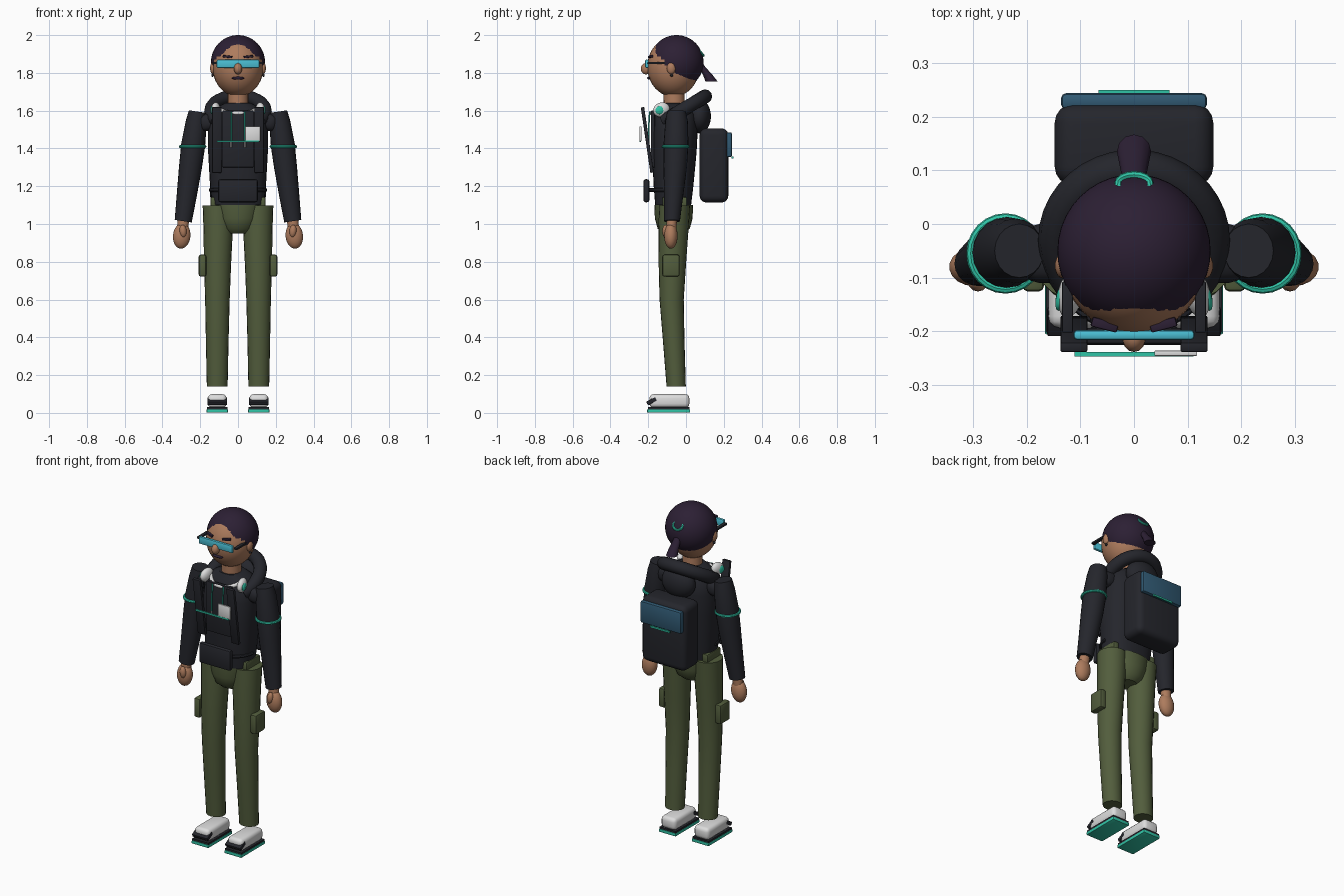
import bpy, bmesh, math
from mathutils import Matrix, Vector

if "Cube" in bpy.data.objects:
    bpy.data.objects.remove(bpy.data.objects["Cube"])

def material(name, c):
    m = bpy.data.materials.new(name)
    m.diffuse_color = (*c, 1)
    m.use_nodes = True
    m.node_tree.nodes["Principled BSDF"].inputs["Base Color"].default_value = m.diffuse_color
    return m

DARK = material("charcoal cloth", (0.018, 0.019, 0.025))
HAIR = material("plum hair", (0.025, 0.014, 0.034))
SKIN = material("warm skin", (0.42, 0.20, 0.11))
OLIVE = material("olive cloth", (0.085, 0.11, 0.046))
TEAL = material("teal trim", (0.03, 0.55, 0.38))
CYAN = material("cyan lens", (0.07, 0.52, 0.66))
BLUE = material("blue flap", (0.03, 0.10, 0.17))
WHITE = material("off white", (0.72, 0.72, 0.72))

def finish(name, bm, mat, pair=False, smooth=40):
    """Turn a bmesh into an object, optionally with a mirrored twin."""
    bmesh.ops.recalc_face_normals(bm, faces=bm.faces)
    for side in ((1, -1) if pair else (1,)):
        if side < 0:
            bmesh.ops.scale(bm, vec=(-1, 1, 1), verts=bm.verts)
            bmesh.ops.reverse_faces(bm, faces=bm.faces)
        tag = ("_right" if side > 0 else "_left") if pair else ""
        me = bpy.data.meshes.new(name + tag)
        bm.to_mesh(me)
        me.materials.append(mat)
        ob = bpy.data.objects.new(name + tag, me)
        bpy.context.collection.objects.link(ob)
        if smooth:
            bpy.ops.object.select_all(action='DESELECT')
            bpy.context.view_layer.objects.active = ob
            ob.select_set(True)
            bpy.ops.object.shade_smooth_by_angle(angle=math.radians(smooth))
    bm.free()

def box(name, mat, loc, size, bevel=0, rot=(0, 0, 0), pair=False, seg=2):
    bm = bmesh.new()
    bmesh.ops.create_cube(bm, size=1)
    bmesh.ops.scale(bm, vec=size, verts=bm.verts)
    if bevel:
        bmesh.ops.bevel(bm, geom=bm.edges[:], offset=bevel, segments=seg,
                        profile=0.5, affect='EDGES')
    turn(bm, loc, rot)
    finish(name, bm, mat, pair)

def turn(bm, loc, rot):
    m = Matrix.Translation(loc)
    for angle, axis in zip(reversed(rot), "ZYX"):
        m = m @ Matrix.Rotation(angle, 4, axis)
    bmesh.ops.transform(bm, matrix=m, verts=bm.verts)

def ball(name, mat, loc, size, rot=(0, 0, 0), pair=False, u=24, v=16, keep=None):
    bm = bmesh.new()
    bmesh.ops.create_uvsphere(bm, u_segments=u, v_segments=v, radius=1)
    bmesh.ops.scale(bm, vec=size, verts=bm.verts)
    turn(bm, loc, rot)
    if keep:
        drop = [f for f in bm.faces if not keep(f.calc_center_median())]
        bmesh.ops.delete(bm, geom=drop, context='FACES')
    finish(name, bm, mat, pair)

def skin_rings(bm, rings, closed=False):
    n = len(rings[0])
    last = len(rings) if closed else len(rings) - 1
    for i in range(last):
        a, b = rings[i], rings[(i + 1) % len(rings)]
        for k in range(n):
            bm.faces.new((a[k], a[(k + 1) % n], b[(k + 1) % n], b[k]))
    if not closed:
        bm.faces.new(rings[0])
        bm.faces.new(rings[-1])

def loft(name, mat, sections, n=20, power=1.0, pair=False, tilt=0):
    """Stack of oval sections (x, y, z, rx, ry); power under 1 squares them off."""
    bm = bmesh.new()
    pw = lambda t: math.copysign(abs(t) ** power, t)
    rings = []
    for x, y, z, rx, ry in sections:
        ring = []
        for k in range(n):
            a = math.tau * k / n
            dx = rx * pw(math.cos(a))
            ring.append(bm.verts.new((x + dx, y + ry * pw(math.sin(a)), z + tilt * dx)))
        rings.append(ring)
    skin_rings(bm, rings)
    finish(name, bm, mat, pair)

def tube(name, mat, pts, r, n=10, closed=False, pair=False):
    """Round tube along a path."""
    bm = bmesh.new()
    pts = [Vector(p) for p in pts]
    rings = []
    for i, p in enumerate(pts):
        if closed:
            d = pts[(i + 1) % len(pts)] - pts[i - 1]
        else:
            d = pts[min(i + 1, len(pts) - 1)] - pts[max(i - 1, 0)]
        d.normalize()
        up = Vector((0, 0, 1)) if abs(d.z) < 0.9 else Vector((0, 1, 0))
        s = d.cross(up).normalized()
        t = s.cross(d)
        rings.append([bm.verts.new(p + r * (math.cos(math.tau * k / n) * s +
                                            math.sin(math.tau * k / n) * t)) for k in range(n)])
    skin_rings(bm, rings, closed)
    finish(name, bm, mat, pair)

def arc(cx, cy, rx, ry, a0, a1, n, height):
    out = []
    for i in range(n):
        a = math.radians(a0 + (a1 - a0) * i / (n - 1))
        x, y = cx + rx * math.cos(a), cy + ry * math.sin(a)
        out.append((x, y, height(x, y)))
    return out

# Head and hair
ball("head", SKIN, (0, -0.067, 1.832), (0.135, 0.138, 0.158), u=32, v=20)
ball("hair", HAIR, (0, -0.05, 1.856), (0.143, 0.143, 0.144), u=40, v=28,
     keep=lambda c: c.z > 1.86 - 1.0 * (c.y + 0.12) + 0.3 * max(0, 0.06 - abs(c.x)))
loft("ponytail", HAIR, [(0, 0.06, 1.87, 0.018, 0.018), (0, 0.085, 1.83, 0.022, 0.018),
                        (0, 0.115, 1.79, 0.028, 0.025), (0, 0.135, 1.755, 0.032, 0.032)], n=12)
tube("hair_tie", TEAL, [(0.03 * math.cos(i * math.tau / 16), 0.075 + 0.017 * math.sin(i * math.tau / 16),
                         1.912 - 0.02 * math.sin(i * math.tau / 16)) for i in range(16)], 0.007, 8, True)
ball("ear", SKIN, (0.132, -0.078, 1.825), (0.016, 0.024, 0.032), pair=True, u=14, v=10)
ball("ear_stud", DARK, (0.135, -0.076, 1.787), (0.007, 0.008, 0.008), pair=True, u=10, v=6)
ball("nose", SKIN, (0, -0.212, 1.822), (0.022, 0.027, 0.03), u=14, v=10)
ball("mouth", HAIR, (0, -0.194, 1.772), (0.035, 0.012, 0.008), u=14, v=8)
box("eyebrow", HAIR, (0.055, -0.188, 1.886), (0.05, 0.018, 0.012), 0.003, (0, -0.1, 0.25), True)
box("visor_lens", CYAN, (0, -0.207, 1.848), (0.225, 0.018, 0.044), 0.006)
box("visor_temple", DARK, (0.124, -0.155, 1.852), (0.02, 0.095, 0.012), 0.002, pair=True)
loft("neck", SKIN, [(0, -0.06, 1.58, 0.056, 0.056), (0, -0.065, 1.72, 0.054, 0.056)])

# Jacket body, hood and collar
loft("jacket_body", DARK, [(0, -0.068, 1.10, 0.138, 0.095), (0, -0.066, 1.20, 0.148, 0.105),
                           (0, -0.062, 1.38, 0.158, 0.118), (0, -0.058, 1.50, 0.158, 0.12),
                           (0, -0.055, 1.58, 0.148, 0.11), (0, -0.055, 1.615, 0.115, 0.085),
                           (0, -0.06, 1.64, 0.07, 0.065)], n=28, power=0.8)
tube("hood_rim", DARK, arc(0, -0.03, 0.142, 0.132, -38, 218, 28,
                           lambda x, y: 1.597 + 0.6 * (y + 0.03)), 0.037, 12)
ball("hood_bag", DARK, (0, 0.07, 1.57), (0.105, 0.062, 0.09))
box("front_panel", DARK, (0.112, -0.205, 1.445), (0.05, 0.018, 0.35), 0.003, (0.145, 0, 0), True)
box("chest_plate", DARK, (0, -0.175, 1.45), (0.165, 0.022, 0.30), 0.005)
tube("drawstring", TEAL, [(0.036, -0.192, 1.595), (0.037, -0.197, 1.52), (0.037, -0.198, 1.435)],
     0.004, 8, pair=True)
tube("drawstring_tip", WHITE, [(0.037, -0.198, 1.436), (0.037, -0.198, 1.405)], 0.005, 8, pair=True)
box("chest_stripe", TEAL, (0, -0.243, 1.438), (0.222, 0.008, 0.01))
box("name_card", WHITE, (0.078, -0.241, 1.477), (0.08, 0.01, 0.078), 0.002)
box("front_pouch", DARK, (0, -0.21, 1.176), (0.21, 0.032, 0.122), 0.012)
tube("pouch_belt", DARK, arc(0, -0.07, 0.145, 0.125, 0, -180, 18, lambda x, y: 1.18), 0.01, 8)

# Headphones worn round the neck
tube("headphone_band", WHITE, arc(0, -0.09, 0.095, 0.09, -5, -175, 18,
                                  lambda x, y: 1.60 - 0.25 * (y + 0.13) * -1), 0.011, 10)
ball("headphone_cup", WHITE, (0.118, -0.13, 1.605), (0.024, 0.046, 0.038), (0.35, 0, 0.2), True, 16, 10)
ball("headphone_ring", TEAL, (0.137, -0.138, 1.603), (0.009, 0.025, 0.022), (0.35, 0, 0.2), True, 14, 8)

# Arms and hands
loft("sleeve", DARK, [(0.214, -0.05, 1.595, 0.046, 0.05), (0.221, -0.05, 1.54, 0.055, 0.06),
                      (0.237, -0.053, 1.42, 0.063, 0.066), (0.252, -0.057, 1.30, 0.06, 0.062),
                      (0.273, -0.066, 1.14, 0.052, 0.05), (0.29, -0.074, 1.015, 0.045, 0.042)],
     pair=True, tilt=0.15)
box("shoulder", DARK, (0.155, -0.055, 1.54), (0.11, 0.11, 0.09), 0.035, (0, 0.25, 0), True, 3)
tube("arm_band", TEAL, [(0.24 + 0.065 * math.cos(i * math.tau / 24), -0.055 + 0.067 * math.sin(i * math.tau / 24),
                         1.41) for i in range(24)], 0.008, 8, True, True)
loft("wrist", SKIN, [(0.288, -0.074, 1.03, 0.03, 0.028), (0.294, -0.077, 0.97, 0.03, 0.026)], 12, pair=True)
ball("hand", SKIN, (0.298, -0.08, 0.937), (0.047, 0.036, 0.068), (0, -0.1, 0), True, 18, 12)
ball("thumb", SKIN, (0.291, -0.108, 0.962), (0.019, 0.018, 0.034), (0, 0.1, 0), True, 12, 8)

# Trousers
loft("pelvis", OLIVE, [(0, -0.065, 0.95, 0.06, 0.055), (0, -0.065, 0.975, 0.09, 0.085),
                       (0, -0.065, 1.03, 0.115, 0.1), (0, -0.065, 1.10, 0.135, 0.102)], n=24)
box("belt_loop", OLIVE, (0.128, -0.06, 1.115), (0.036, 0.13, 0.055), 0.008, pair=True)
loft("trouser_leg", OLIVE, [(0.107, -0.06, 1.097, 0.08, 0.082), (0.105, -0.066, 0.98, 0.078, 0.08),
                            (0.108, -0.072, 0.80, 0.072, 0.073), (0.109, -0.076, 0.60, 0.065, 0.064),
                            (0.11, -0.065, 0.38, 0.06, 0.057), (0.11, -0.052, 0.14, 0.055, 0.051)], pair=True)
box("cargo_pocket", OLIVE, (0.188, -0.08, 0.78), (0.04, 0.092, 0.115), 0.01, pair=True)

# Shoes
box("shoe_sole", TEAL, (0.11, -0.092, 0.01), (0.112, 0.228, 0.018), 0.003, pair=True)
box("shoe_midsole", DARK, (0.11, -0.092, 0.024), (0.108, 0.22, 0.012), pair=True)
box("shoe_upper", WHITE, (0.11, -0.088, 0.063), (0.1, 0.212, 0.072), 0.022, pair=True, seg=3)
box("toe_strap", DARK, (0.11, -0.182, 0.062), (0.104, 0.054, 0.022), 0.004, (0.5, 0, 0), True)

# Backpack
box("backpack", DARK, (0, 0.148, 1.31), (0.296, 0.152, 0.392), 0.035, seg=4)
box("backpack_flap", BLUE, (0, 0.229, 1.42), (0.272, 0.03, 0.13), 0.009)
box("backpack_stripe", TEAL, (0, 0.246, 1.352), (0.132, 0.009, 0.01))
